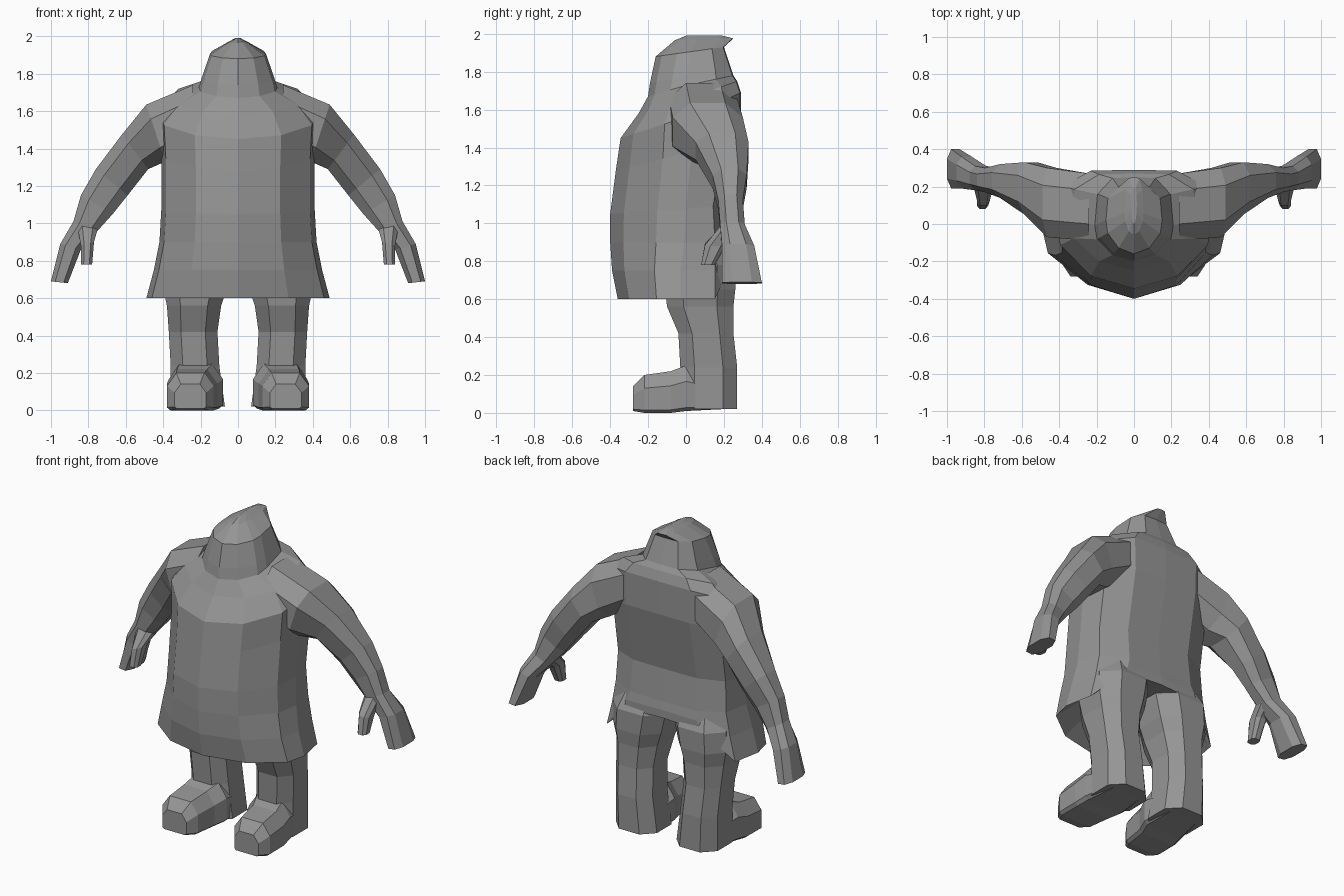
import bpy, bmesh
from mathutils import Vector

default = bpy.data.objects.get("Cube")
if default:
    bpy.data.objects.remove(default, do_unlink=True)

grey = bpy.data.materials.new("plain grey")
grey.use_nodes = True
grey.diffuse_color = (0.3, 0.3, 0.3, 1)
grey.node_tree.nodes["Principled BSDF"].inputs["Base Color"].default_value = grey.diffuse_color


def loft(name, rings, mirrored=False):
    """Skin a list of equal-length point rings and cap both ends."""
    bm = bmesh.new()
    loops = [[bm.verts.new(point) for point in ring] for ring in rings]
    count = len(loops[0])
    for low, high in zip(loops, loops[1:]):
        for i in range(count):
            j = (i + 1) % count
            bm.faces.new((low[i], low[j], high[j], high[i]))
    bm.faces.new(loops[0][::-1])
    bm.faces.new(loops[-1])
    bmesh.ops.recalc_face_normals(bm, faces=bm.faces[:])
    mesh = bpy.data.meshes.new(name)
    bm.to_mesh(mesh)
    bm.free()
    mesh.materials.append(grey)
    obj = bpy.data.objects.new(name, mesh)
    bpy.context.scene.collection.objects.link(obj)
    if mirrored:
        obj.modifiers.new("both sides", "MIRROR")
    return obj


# Box-like cross-sections: even corners for limbs, flat sole for shoes
LIMB = [(1, -0.5), (1, 0.5), (0.5, 1), (-0.5, 1), (-1, 0.5), (-1, -0.5), (-0.5, -1), (0.5, -1)]
SHOE = [(1, -0.85), (1, 0.3), (0.6, 1), (-0.6, 1), (-1, 0.3), (-1, -0.85), (-0.85, -1), (0.85, -1)]


def limb_ring(outer, inner, front, back):
    """Ring between an outer and inner (x, z) point, from front y to back y."""
    a = Vector((outer[0], front, outer[1]))
    b = Vector((inner[0], front, inner[1]))
    v = Vector((0, (back - front) / 2, 0))
    return [(a + b) / 2 + v + (a - b) / 2 * p + v * q for p, q in LIMB]


def flat_ring(z, x0, x1, y0, y1):
    return limb_ring((x1, z), (x0, z), y0, y1)


def shoe_ring(y, x0, x1, z0, z1):
    return [((x0 + x1 + (x1 - x0) * p) / 2, y, (z0 + z1 + (z1 - z0) * q) / 2) for p, q in SHOE]


# Coat, neck and hood share one half outline, front to back
HALF = [(0, -1), (0.55, -0.82), (0.94, -0.38), (1, 0), (0.93, 0.65), (0.55, 0.98), (0, 1)]
OUTLINE = HALF + [(-u, v) for u, v in HALF[-2:0:-1]]


def body_ring(z, width, front, mid, back, rise=0, lift=0):
    """Rise tilts the whole ring up to the back; lift raises only the back."""
    ring = []
    for u, v in OUTLINE:
        y = mid + (v * (back - mid) if v > 0 else -v * (front - mid))
        ring.append((u * width, y, z + rise * (v + 1) / 2 + lift * max(0, v - 0.65) / 0.35))
    return ring


body_rows = [
    (0.8, 0.25, -0.22, 0, 0.1),
    (0.6, 0.49, -0.36, -0.03, 0.25, 0, 0.2),
    (0.75, 0.45, -0.39, -0.03, 0.25, 0, 0.1),
    (0.9, 0.42, -0.4, -0.01, 0.24),
    (1.05, 0.41, -0.4, 0, 0.22, 0.05),
    (1.28, 0.41, -0.37, 0.03, 0.29, 0.2),
    (1.45, 0.42, -0.345, 0.03, 0.29, 0.24),
    (1.58, 0.34, -0.25, 0.03, 0.27, 0.17),
    (1.67, 0.21, -0.2, -0.01, 0.25, 0.11),
    (1.74, 0.195, -0.19, 0, 0.24, 0.07),
    (1.88, 0.15, -0.16, 0.02, 0.2, 0.05),
    (1.965, 0.05, -0.06, 0.06, 0.25, 0.01),
    (1.99, 0.015, 0, 0.1, 0.19),
]
loft("coat_and_hood", [body_ring(*row) for row in body_rows])

# Arms flow out of the chest and end in a mitten hand
arm_rows = [
    ((0.24, 1.74), (0.25, 1.42), -0.09, 0.27),
    ((0.49, 1.635), (0.39, 1.33), -0.07, 0.3),
    ((0.62, 1.475), (0.48, 1.29), 0.05, 0.33),
    ((0.76, 1.29), (0.59, 1.15), 0.14, 0.32),
    ((0.84, 1.15), (0.67, 1.05), 0.17, 0.3),
    ((0.88, 1.01), (0.76, 0.95), 0.18, 0.31),
    ((0.95, 0.89), (0.84, 0.86), 0.19, 0.36),
    ((1, 0.69), (0.91, 0.68), 0.19, 0.4),
]
loft("arm", [limb_ring(*row) for row in arm_rows], True)

thumb_rows = [
    ((0.86, 0.99), (0.75, 0.97), 0.18, 0.3),
    ((0.84, 0.88), (0.77, 0.9), 0.1, 0.21),
    ((0.84, 0.78), (0.78, 0.78), 0.08, 0.15),
]
loft("thumb", [limb_ring(*row) for row in thumb_rows], True)

# Legs reach up under the coat
leg_rows = [
    (0.92, 0.06, 0.34, -0.1, 0.19),
    (0.78, 0.03, 0.4, -0.12, 0.26),
    (0.65, 0.06, 0.4, -0.11, 0.26),
    (0.56, 0.09, 0.38, -0.1, 0.25),
    (0.42, 0.11, 0.37, -0.04, 0.25),
    (0.24, 0.1, 0.36, -0.03, 0.27),
    (0.02, 0.07, 0.36, -0.03, 0.27),
]
loft("leg", [flat_ring(*row) for row in leg_rows], True)

# Heavy shoes, their heels hidden in the legs
shoe_rows = [
    (0.2, 0.1, 0.33, 0.02, 0.18),
    (0, 0.08, 0.37, 0.01, 0.25),
    (-0.08, 0.11, 0.38, 0, 0.22),
    (-0.22, 0.13, 0.38, 0, 0.2),
    (-0.28, 0.17, 0.34, 0.01, 0.14),
]
loft("shoe", [shoe_ring(*row) for row in shoe_rows], True)
